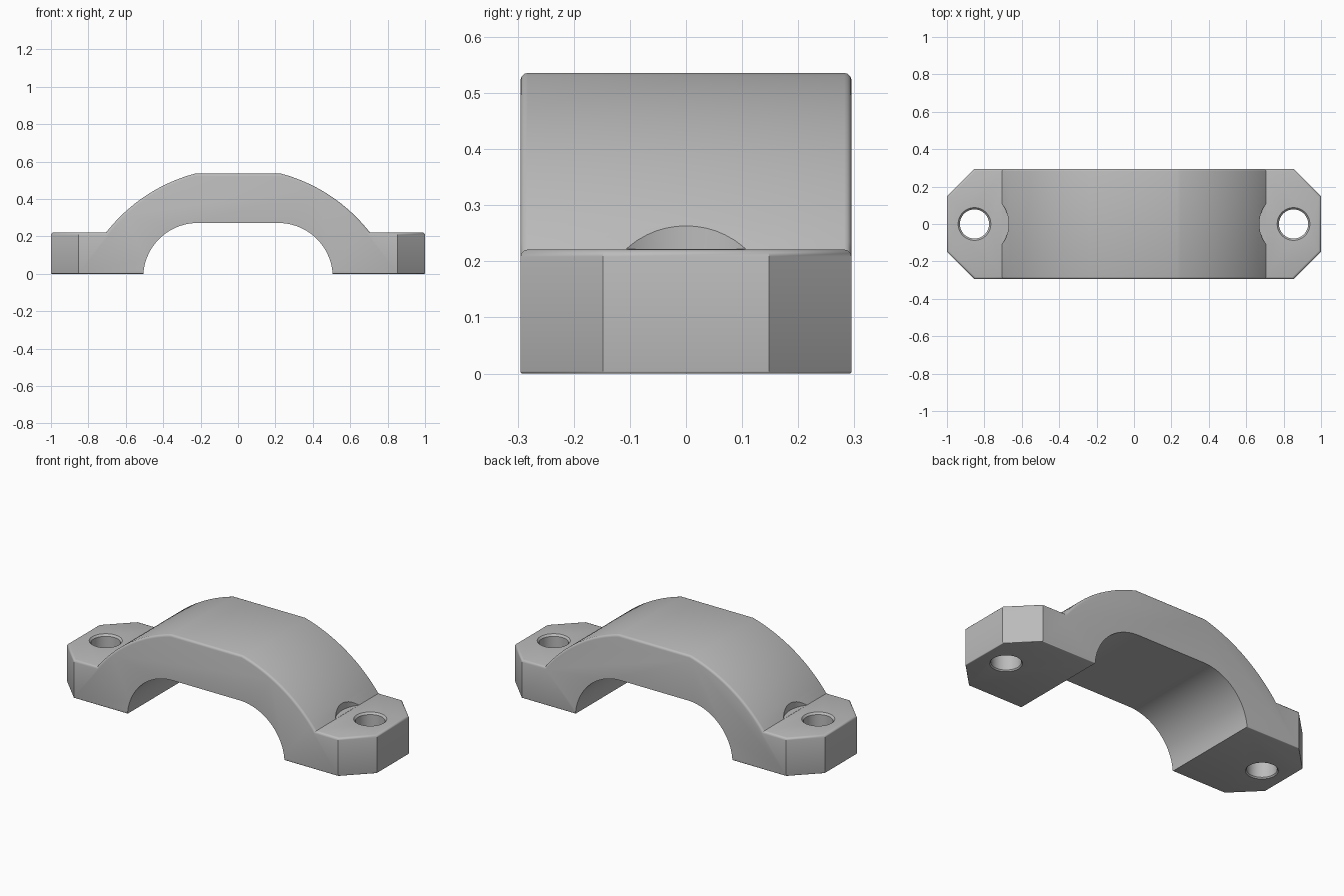
import bpy, bmesh, math
from mathutils import Vector

cube = bpy.data.objects.get("Cube")
if cube:
    bpy.data.objects.remove(cube)

DEPTH = 0.295        # half width in y
EAR_TOP = 0.221
HOLE_X = 0.853

grey = bpy.data.materials.new("plain grey")
grey.use_nodes = True
grey.diffuse_color = (0.5, 0.5, 0.5, 1)
grey.node_tree.nodes["Principled BSDF"].inputs["Base Color"].default_value = (0.5, 0.5, 0.5, 1)


def new_object(name, bm):
    bmesh.ops.recalc_face_normals(bm, faces=bm.faces)
    mesh = bpy.data.meshes.new(name)
    bm.to_mesh(mesh)
    bm.free()
    mesh.materials.append(grey)
    obj = bpy.data.objects.new(name, mesh)
    bpy.context.collection.objects.link(obj)
    return obj


def arc(cx, cz, start, end, steps):
    """Arc through two points around a centre."""
    r = math.hypot(start[0] - cx, start[1] - cz)
    a = math.atan2(start[1] - cz, start[0] - cx)
    b = math.atan2(end[1] - cz, end[0] - cx)
    return [(cx + r * math.cos(a + (b - a) * i / steps),
             cz + r * math.sin(a + (b - a) * i / steps)) for i in range(steps + 1)]


# Clamp profile: right half, then mirrored
half = arc(0.215, -0.02, (0.215, 0.272), (0.506, 0), 24)
half += [(1, 0), (1, EAR_TOP)]
half += arc(0, -0.327, (0.705, EAR_TOP), (0.23, 0.535), 28)
profile = half + [(-x, z) for x, z in reversed(half)]

bm = bmesh.new()
face = bm.faces.new([bm.verts.new((x, -DEPTH, z)) for x, z in profile])
ext = bmesh.ops.extrude_face_region(bm, geom=[face])
bmesh.ops.translate(bm, vec=(0, 2 * DEPTH, 0),
                    verts=[v for v in ext["geom"] if isinstance(v, bmesh.types.BMVert)])

# Clipped ear corners
for sx in (-1, 1):
    for sy in (-1, 1):
        cut = bmesh.ops.bisect_plane(
            bm, geom=bm.verts[:] + bm.edges[:] + bm.faces[:],
            plane_co=Vector((sx * HOLE_X, sy * DEPTH, 0)),
            plane_no=Vector((sx, sy, 0)), clear_outer=True)
        rim = [e for e in cut["geom_cut"] if isinstance(e, bmesh.types.BMEdge)]
        bmesh.ops.edgeloop_fill(bm, edges=rim)
bmesh.ops.recalc_face_normals(bm, faces=bm.faces)


def round_edges(rule, width):
    edges = [e for e in bm.edges if len(e.link_faces) == 2
             and e.calc_face_angle() > 1 and rule(e)]
    bmesh.ops.bevel(bm, geom=edges, offset=width, offset_type='OFFSET',
                    segments=3, profile=0.5, affect='EDGES', clamp_overlap=True)


# Rounded outline on the upper side, finer one underneath
def faces_up(e):
    return max(f.normal.z for f in e.link_faces) > 0.3


def faces_down(e):
    return (min(f.normal.z for f in e.link_faces) < -0.9
            and max(v.co.z for v in e.verts) < 0.001
            and max(abs(v.co.x) for v in e.verts) > 0.6)


round_edges(faces_up, 0.013)
round_edges(faces_down, 0.004)
clamp = new_object("clamp_bracket", bm)


# Bolt hole cutters: bore, softened rims and seat recess in one lathe
def bolt_cutter(name, x):
    rings = [(0.084, -0.1), (0.084, 0), (0.078, 0.007), (0.078, 0.21),
             (0.088, EAR_TOP + 0.0005), (0.183, EAR_TOP + 0.0005), (0.183, 0.6)]
    steps = 64
    cb = bmesh.new()
    loops = [[cb.verts.new((x + r * math.cos(math.tau * i / steps),
                            r * math.sin(math.tau * i / steps), z))
              for i in range(steps)] for r, z in rings]
    for low, high in zip(loops, loops[1:]):
        for i in range(steps):
            j = (i + 1) % steps
            cb.faces.new((low[i], low[j], high[j], high[i]))
    cb.faces.new(loops[0])
    cb.faces.new(loops[-1])
    obj = new_object(name, cb)
    obj.hide_render = True
    obj.hide_viewport = True
    return obj


for side, x in (("left", HOLE_X), ("right", -HOLE_X)):
    mod = clamp.modifiers.new(side + "_bolt_hole", 'BOOLEAN')
    mod.operation = 'DIFFERENCE'
    mod.solver = 'EXACT'
    mod.object = bolt_cutter(side + "_hole_cutter", x)

# Smooth curves with crisp edges
bpy.ops.object.select_all(action='DESELECT')
clamp.select_set(True)
bpy.context.view_layer.objects.active = clamp
for mod in list(clamp.modifiers):
    bpy.ops.object.modifier_apply(modifier=mod.name)
bpy.ops.object.shade_smooth_by_angle(angle=math.radians(32))
for side in ("left", "right"):
    bpy.data.objects.remove(bpy.data.objects[side + "_hole_cutter"])
